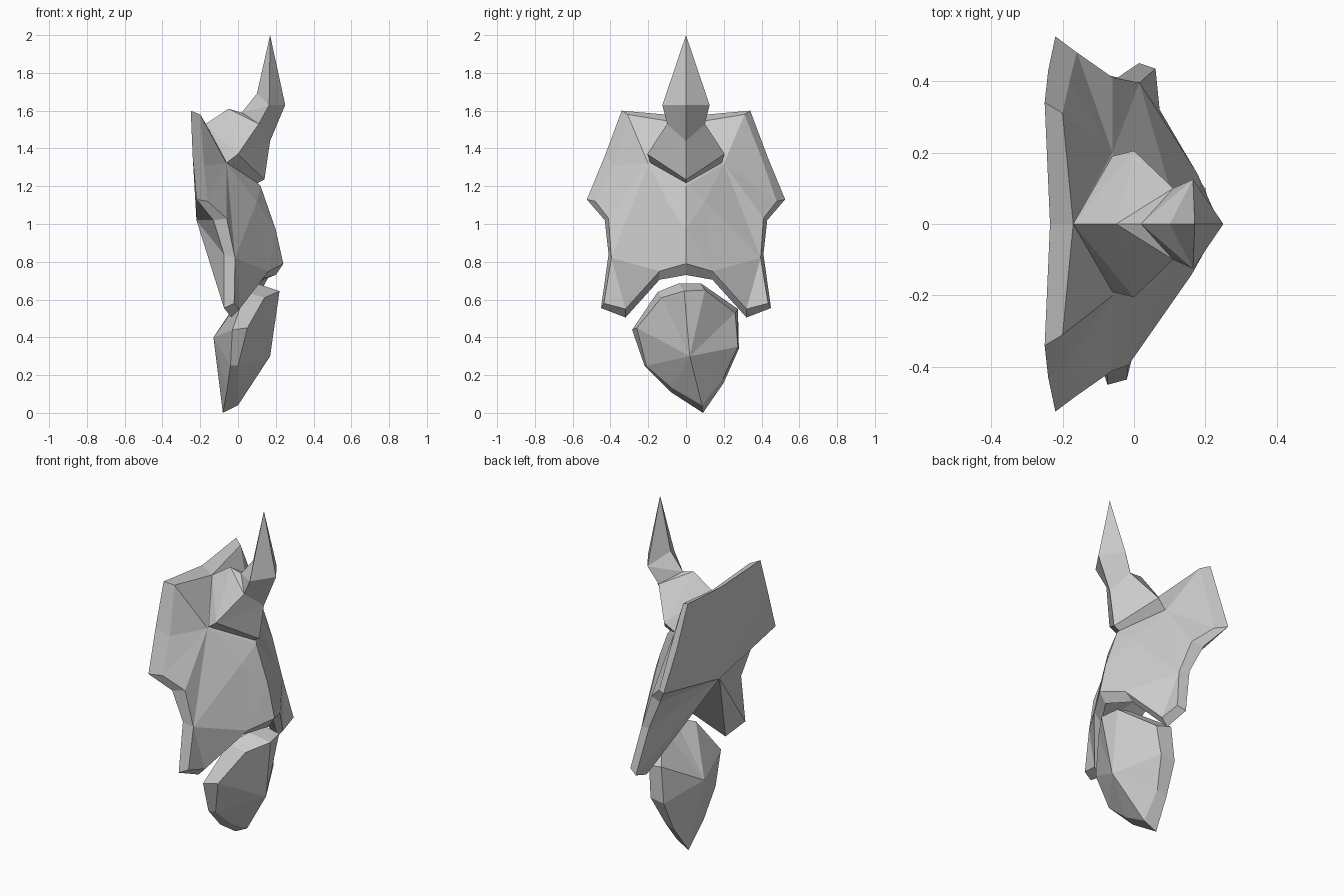
import bpy
import bmesh

# Remove the default cube only
default_cube = bpy.data.objects.get("Cube")
if default_cube:
    bpy.data.objects.remove(default_cube, do_unlink=True)

# Single stone grey material
grey = bpy.data.materials.new("stone_grey")
grey.use_nodes = True
colour = (0.6, 0.6, 0.6, 1)
grey.diffuse_color = colour
grey.node_tree.nodes["Principled BSDF"].inputs["Base Color"].default_value = colour


def finish(name, bm):
    """Weld, orient and link a flat shaded part."""
    bmesh.ops.remove_doubles(bm, verts=bm.verts[:], dist=0.0005)
    bmesh.ops.recalc_face_normals(bm, faces=bm.faces[:])
    mesh = bpy.data.meshes.new(name)
    bm.to_mesh(mesh)
    bm.free()
    mesh.materials.append(grey)
    part = bpy.data.objects.new(name, mesh)
    bpy.context.scene.collection.objects.link(part)
    return part


def mirrored_part(name, points, faces, adjust=None):
    """Build one half from lettered points, and its mirror image across y."""
    bm = bmesh.new()
    for side in (1, -1):
        verts = {}
        for key, (x, y, z) in points.items():
            place = (x, y * side, z)
            verts[key] = bm.verts.new(adjust(key, *place) if adjust else place)
        for face in faces:
            bm.faces.new([verts[key] for key in face])
    return finish(name, bm)


# Chest shield: capital letters on the front surface, small letters on the back
shield_points = {
    "T": (-.17, 0, 1.53), "A": (-.2, .31, 1.58), "K": (-.18, .4, 1.35),
    "C": (-.16, .48, 1.12), "G": (-.06, .41, 1.03), "H": (0, .395, .82),
    "L": (.02, .435, .58), "M": (.04, .32, .55), "N": (.17, .14, .75),
    "S": (.24, 0, .79), "R": (.2, 0, .97), "P": (.12, 0, 1.2),
    "Q": (-.06, .2, 1.32), "W": (.1, .1, 1.12),
    "t": (-.235, 0, 1.57), "a": (-.25, .34, 1.6), "k": (-.24, .43, 1.36),
    "c": (-.22, .525, 1.13), "g": (-.13, .43, 1.02), "h": (-.06, .41, .84),
    "l": (-.03, .45, .555), "m": (0, .32, .505), "n": (.12, .14, .705),
    "s": (.2, 0, .73), "d": (-.22, 0, 1.02),
}
front_faces = ["TAQ", "AKQ", "KCQ", "CGQ", "QGH", "QHW", "HLM", "HMN",
               "HNW", "TQP", "QWP", "WRP", "WNR", "RNS"]
outline = "TAKCGHLMNS"
rim_faces, back_faces = [], []
for first, second in zip(outline, outline[1:]):
    rim_faces.append(first + second + second.lower() + first.lower())
    back_faces.append(second.lower() + first.lower() + "d")


def weather_shield(key, x, y, z):
    """Twist the lower legs a little and chip one edge."""
    if z < 1:
        x += .22 * y * (1 - z)
    if key == "K" and y < 0:
        return x, y + .02, z - .04
    return x, y, z


mirrored_part("chest_shield", shield_points,
              front_faces + rim_faces + back_faces, weather_shield)

# Horned crest sitting on the shield
crest_points = {
    "T": (.17, 0, 2), "F": (.25, 0, 1.63), "E": (.165, .125, 1.63),
    "B": (.1, 0, 1.69), "N": (.11, .1, 1.53), "G": (.17, 0, 1.44),
    "W": (0, .205, 1.37), "S": (.14, 0, 1.235), "w": (-.06, .19, 1.325),
    "s": (.09, 0, 1.21), "U": (.02, 0, 1.59), "V": (-.05, 0, 1.61),
    "X": (-.17, 0, 1.53),
}
crest_faces = ["TFE", "TEB", "FGNE", "ENU", "EUB", "NGW", "GSW",
               "NWV", "NVU", "WwX", "WXV", "SswW", "swX"]
mirrored_part("horned_crest", crest_points, crest_faces)

# Lower guard: two outlines joined by a rim, each fanned to a peak
guard_front = [
    (.22, -.01, .645), (.2, .1, .65), (.06, .26, .53), (.04, .275, .35),
    (0, .195, .18), (0, .085, .04), (0, -.07, .13), (0, -.21, .25),
    (.05, -.26, .45), (.14, -.13, .61),
]
guard_back = [
    (.1, -.04, .685), (.1, .08, .685), (-.03, .275, .55), (-.05, .28, .34),
    (-.06, .2, .16), (-.08, .09, 0), (-.06, -.08, .11), (-.04, -.22, .25),
    (-.03, -.285, .44), (.04, -.15, .64),
]
bm = bmesh.new()
front_ring = [bm.verts.new(point) for point in guard_front]
back_ring = [bm.verts.new(point) for point in guard_back]
front_peak = bm.verts.new((.17, .02, .3))
back_peak = bm.verts.new((-.13, .015, .4))
for i in range(len(front_ring)):
    j = (i + 1) % len(front_ring)
    bm.faces.new((front_ring[i], front_ring[j], front_peak))
    bm.faces.new((back_ring[j], back_ring[i], back_peak))
    bm.faces.new((front_ring[j], front_ring[i], back_ring[i], back_ring[j]))
finish("lower_guard", bm)
